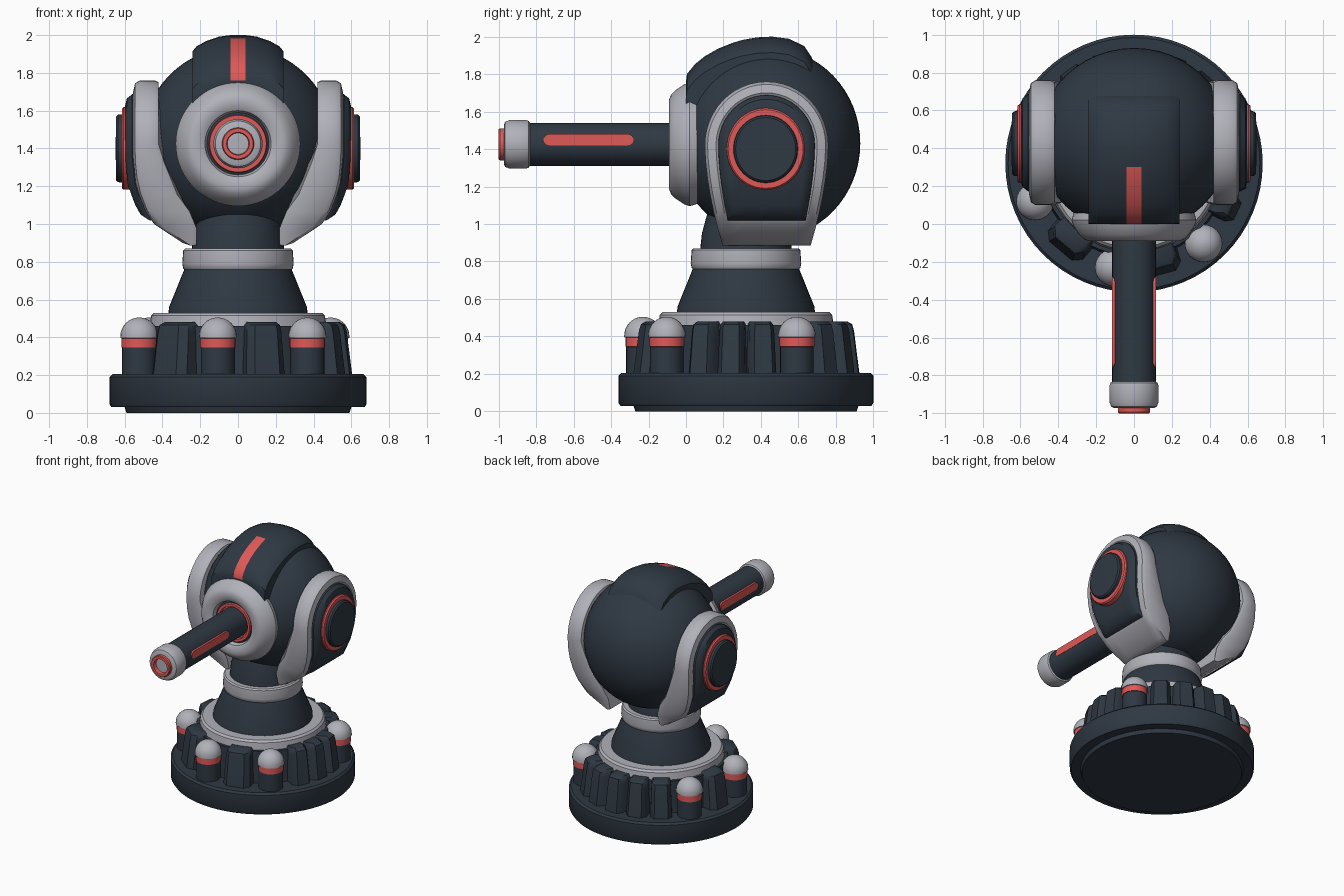
import bpy, bmesh, math
from mathutils import Vector

if "Cube" in bpy.data.objects:
    bpy.data.objects.remove(bpy.data.objects["Cube"])


def material(name, rgb):
    m = bpy.data.materials.new(name)
    m.diffuse_color = (*rgb, 1)
    m.use_nodes = True
    m.node_tree.nodes["Principled BSDF"].inputs["Base Color"].default_value = m.diffuse_color
    return m


DARK = material("dark slate", (0.028, 0.040, 0.056))
LIGHT = material("light grey", (0.44, 0.44, 0.49))
RED = material("coral red", (0.74, 0.10, 0.095))
MATS = [DARK, LIGHT, RED]
D, L, R = 0, 1, 2


def loft(name, rings, pick):
    """Bridge closed rings of points, cap both ends; pick(band, centre) gives the material."""
    bm = bmesh.new()
    rows = [[bm.verts.new(p) for p in ring] for ring in rings]
    n = len(rows[0])
    for b, (lo, hi) in enumerate(zip(rows, rows[1:])):
        for i in range(n):
            j = (i + 1) % n
            f = bm.faces.new((lo[i], lo[j], hi[j], hi[i]))
            f.material_index = pick(b, f.calc_center_median())
    for row, b in ((rows[0], 0), (rows[-1], len(rows) - 2)):
        f = bm.faces.new(row)
        f.material_index = pick(b, f.calc_center_median())
    bmesh.ops.recalc_face_normals(bm, faces=bm.faces)
    me = bpy.data.meshes.new(name)
    bm.to_mesh(me)
    bm.free()
    for m in MATS:
        me.materials.append(m)
    ob = bpy.data.objects.new(name, me)
    bpy.context.collection.objects.link(ob)
    return ob


def lathe(name, prof, mats, origin, axis=(0, 0, 1), seg=48):
    """Turn (radius, height) points round an axis; mats is one index or one per band."""
    q = Vector(axis).to_track_quat('Z', 'Y')
    rings = []
    for r, h in prof:
        rings.append([Vector(origin) + q @ Vector((r * math.cos(2 * math.pi * i / seg),
                      r * math.sin(2 * math.pi * i / seg), h)) for i in range(seg)])
    return loft(name, rings, lambda b, c: mats if isinstance(mats, int) else mats[b])


def lerp(table, t):
    """Piecewise linear lookup."""
    if t <= table[0][0]:
        return table[0][1]
    for (a, u), (b, v) in zip(table, table[1:]):
        if t <= b:
            return u + (v - u) * (t - a) / (b - a)
    return table[-1][1]


CY = 0.32          # base axis
BASE = (0, CY, 0)

# base plate, core, light rim and neck
lathe("base_disc", [(.59, 0), (.60, .03), (.67, .03), (.68, .045), (.68, .19), (.665, .205)], D, BASE, seg=64)
lathe("base_core", [(.50, .19), (.49, .46)], D, BASE)
lathe("base_rim", [(.47, .45), (.46, .515), (.445, .53)], L, BASE)
lathe("neck_cone", [(.37, .51), (.365, .56), (.28, .77)], D, BASE)
lathe("neck_collar", [(.28, .755), (.29, .765), (.295, .79), (.29, .86), (.28, .87)], L, BASE)
lathe("neck_top", [(.245, .86), (.235, .95), (.20, 1.08)], D, BASE)

# radial blocks round the base: angle and half width
blocks = [(230, .12), (285, .105), (174, .095), (335, .075), (352, .075), (9, .075)]
blocks += [(a, .08) for a in (49, 68, 87, 106, 125)]
for k, (deg, hw) in enumerate(blocks):
    a = math.radians(deg)
    rings = []
    for z, ro, s in ((.19, .605, 1), (.43, .575, .9), (.465, .565, .84), (.48, .54, .72)):
        w = hw * s
        sec = [(.42, -w), (ro - .04, -w), (ro, -w * .65), (ro, w * .65), (ro - .04, w), (.42, w)]
        rings.append([(r * math.cos(a) - t * math.sin(a),
                       CY + r * math.sin(a) + t * math.cos(a), z) for r, t in sec])
    loft(f"base_block_{k}", rings, lambda b, c: D)

# lamp posts with red band and domed cap
dome = [(.10 * math.cos(t * math.pi / 16), .405 + .10 * math.sin(t * math.pi / 16)) for t in range(8)]
for k, deg in enumerate((29, 147, 201, 259, 311)):
    a = math.radians(deg)
    lathe(f"lamp_post_{k}", [(.09, .19), (.09, .345), (.093, .346), (.093, .395), (.10, .396)] + dome + [(.002, .505)],
          [D, D, R] + [L] * 10, (.56 * math.cos(a), CY + .56 * math.sin(a), 0), seg=24)

# head ball
bpy.ops.mesh.primitive_uv_sphere_add(segments=48, ring_count=32, radius=1, location=(0, .44, 1.43))
head = bpy.context.object
head.name = "head_ball"
head.scale = (.51, .49, .51)
head.data.materials.append(DARK)

# crest over the head, with a red stripe near its front
top = [(.0, 1.76), (.005, 1.80), (.05, 1.855), (.10, 1.895), (.17, 1.935), (.25, 1.967), (.30, 1.982),
       (.38, 1.996), (.46, 2.0), (.55, 1.988), (.63, 1.95), (.67, 1.89), (.70, 1.82)]
cross = [(.24, None), (.24, .085), (.22, .06), (.17, .032), (.10, .008), (.04, 0)]
rings = []
for y, z in top:
    half = [(x, 1.5 if d is None else z - d) for x, d in cross]
    sec = half + [(-x, h) for x, h in reversed(half)]
    rings.append([(x, y, h) for x, h in sec])
loft("head_crest", rings, lambda b, c: R if b < 6 and abs(c.x) < .01 and c.z > 1.7 else D)

# gun mount ring, barrel and muzzle, turned along -y
AX = (0, 0, 1.425)
FWD = (0, -1, 0)
lathe("mount_ring", [(.15, -.12), (.30, -.12), (.33, -.02), (.32, .01), (.29, .055), (.265, .08), (.24, .09),
                     (.20, .088), (.175, .075), (.165, .05), (.16, .0)], L, AX, FWD, 64)
lathe("mount_inner", [(.165, -.05), (.165, .045), (.153, .05), (.15, .065), (.13, .065), (.127, .04)],
      [D, D, R, R, R], AX, FWD)
lathe("barrel", [(.115, -.1), (.115, .85)], D, AX, FWD)
lathe("muzzle", [(.11, .83), (.125, .84), (.13, .855), (.13, .94), (.12, .965), (.105, .972), (.03, .972)],
      L, AX, FWD)
lathe("muzzle_tip", [(.085, .95), (.085, .993), (.08, 1.0), (.06, 1.0), (.055, .96)], R, AX, FWD)

# arch outline for the side yokes
YC = .43


def arch(a, b, zbot, wbot, xbase, table):
    pts = [(YC + a * math.cos(t * math.pi / 24), 1.42 + b * math.sin(t * math.pi / 24)) for t in range(25)]
    side = [(a + (wbot - a) * (k / 6) ** 1.7, 1.42 + (zbot - 1.42) * k / 6) for k in range(1, 7)]
    pts += [(YC - w, z) for w, z in side]
    pts += [(YC - wbot + 2 * wbot * k / 6, zbot) for k in range(1, 6)]
    pts += [(YC + w, z) for w, z in reversed(side)]
    return [(xbase + lerp(table, z), y, z) for y, z in pts]


OUT = [(.89, -.27), (.95, -.16), (1.03, -.08), (1.2, -.015), (1.35, 0)]
INN = [(1.02, -.20), (1.15, -.10), (1.4, 0)]
for side, s in (("right", 1), ("left", -1)):
    def flip(ring):
        return [(s * x, y, z) for x, y, z in ring]

    # light yoke frame
    yoke = [arch(.32, .33, .89, .23, .42, INN), arch(.33, .34, .885, .235, .44, INN),
            arch(.33, .34, .885, .235, .52, OUT), arch(.315, .325, .90, .225, .545, OUT),
            arch(.27, .28, 1.0, .21, .555, OUT), arch(.25, .26, 1.04, .20, .54, OUT),
            arch(.12, .12, 1.25, .10, .50, OUT)]
    loft(f"yoke_{side}", [flip(r) for r in yoke], lambda b, c: L)
    # dark pod inside the frame
    pod = [arch(.26, .27, 1.015, .21, .50, OUT), arch(.257, .267, 1.02, .207, .56, OUT),
           arch(.235, .245, 1.05, .19, .588, OUT), arch(.21, .21, 1.10, .17, .597, OUT),
           arch(.10, .10, 1.30, .09, .60, OUT)]
    loft(f"side_pod_{side}", [flip(r) for r in pod], lambda b, c: D)
    # round hub with red ring
    hub = lathe(f"side_hub_{side}", [(.208, .50), (.208, .605), (.20, .615), (.172, .615), (.170, .635),
                                     (.160, .645), (.02, .648)], [R, R, R, D, D, D],
                (0, 0, 0), (s, 0, 0))
    hub.location = (0, .425, 1.40)
    hub.scale = (1, 1, 1.05)
    # red slot on the barrel side
    slot = [(-.73 - .03 * math.sin(t * math.pi / 8), .03 * math.cos(t * math.pi / 8)) for t in range(9)]
    slot += [(-.31 + .03 * math.sin(t * math.pi / 8), -.03 * math.cos(t * math.pi / 8)) for t in range(9)]
    loft(f"barrel_slot_{side}", [[(s * x, y, 1.45 + z) for y, z in slot] for x in (.08, .117)],
         lambda b, c: R)

# smooth shading with sharp edges kept
bpy.ops.object.select_all(action='SELECT')
bpy.context.view_layer.objects.active = head
bpy.ops.object.shade_smooth_by_angle(angle=math.radians(35))
